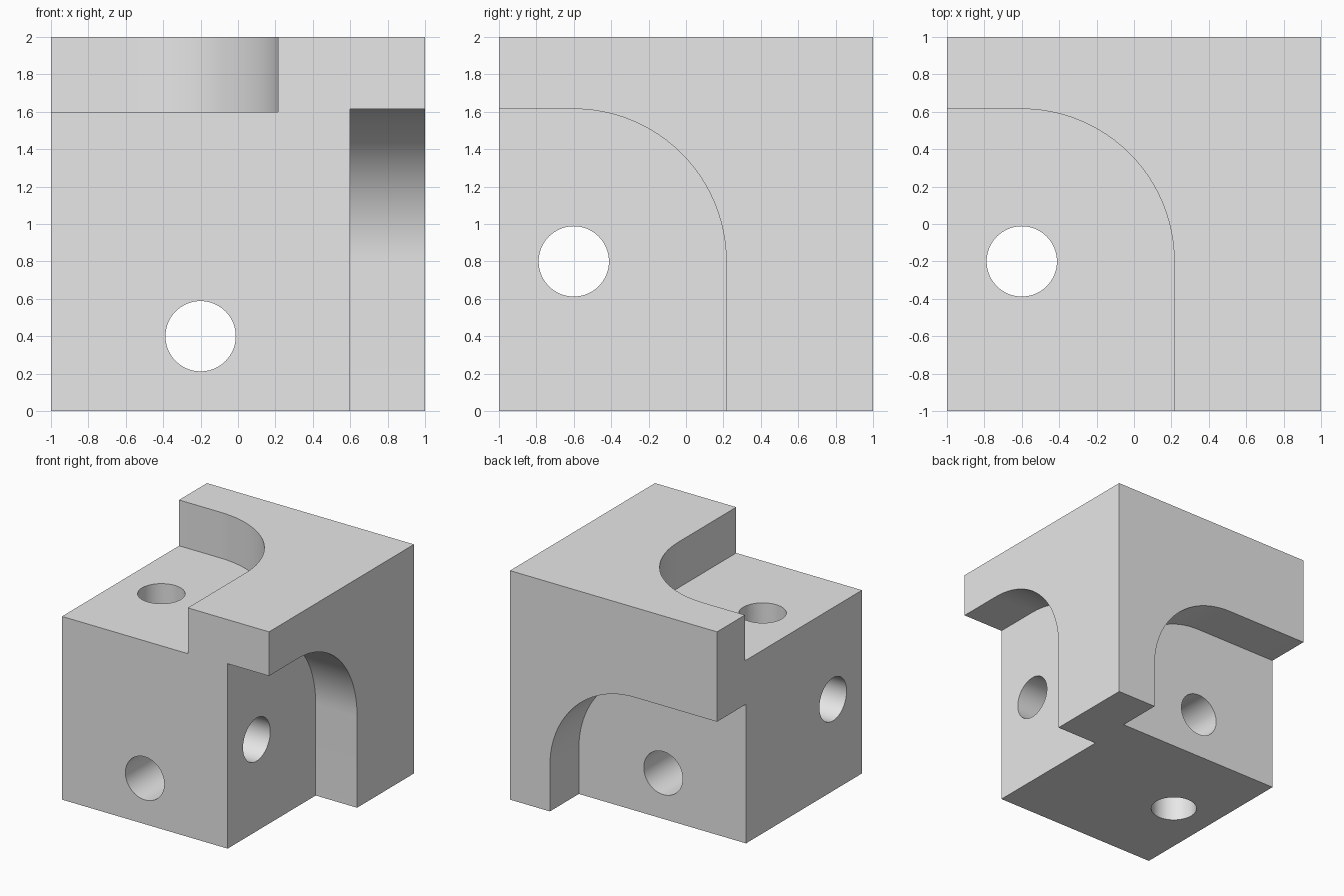
import bpy
import bmesh
from math import cos, sin, pi, radians
from mathutils import Matrix

if "Cube" in bpy.data.objects:
    bpy.data.objects.remove(bpy.data.objects["Cube"], do_unlink=True)

CENTRE = (-0.6, -0.2)     # shared centre of each hole and its recess arc
HOLE_R, ARC_R = 0.188, 0.815
FLOOR, OUT = 0.6, 1.2     # recess floor height, cutter overshoot
LIFT = Matrix.Translation((0, 0, 1))

grey = bpy.data.materials.new("light grey")
grey.use_nodes = True
colour = (0.8, 0.8, 0.8, 1)
grey.diffuse_color = colour
grey.node_tree.nodes["Principled BSDF"].inputs["Base Color"].default_value = colour


def arc(radius, start, end, steps):
    """Points of an arc round the shared centre."""
    angles = [start + (end - start) * i / steps for i in range(steps + 1)]
    return [(CENTRE[0] + radius * cos(a), CENTRE[1] + radius * sin(a)) for a in angles]


def prism(name, outline, low, high, matrix):
    """Extrude a counter-clockwise outline from low to high."""
    bm = bmesh.new()
    base = bm.faces.new([bm.verts.new((x, y, low)) for x, y in outline])
    extruded = bmesh.ops.extrude_face_region(bm, geom=[base], use_keep_orig=True)
    top = [v for v in extruded["geom"] if isinstance(v, bmesh.types.BMVert)]
    bmesh.ops.translate(bm, verts=top, vec=(0, 0, high - low))
    bmesh.ops.recalc_face_normals(bm, faces=bm.faces)
    bm.transform(matrix)
    mesh = bpy.data.meshes.new(name)
    bm.to_mesh(mesh)
    bm.free()
    mesh.materials.append(grey)
    obj = bpy.data.objects.new(name, mesh)
    bpy.context.collection.objects.link(obj)
    return obj


# Solid cube
block = prism("corner_block", [(-1, -1), (1, -1), (1, 1), (-1, 1)], -1, 1, LIFT)

# Round-cornered recess and through hole, repeated about the cube's diagonal
recess = [(-OUT, -OUT), (CENTRE[0] + ARC_R, -OUT)]
recess += arc(ARC_R, 0, pi / 2, 24)
recess.append((-OUT, CENTRE[1] + ARC_R))
hole = arc(HOLE_R, 0, 2 * pi, 64)[:-1]

cutters = []
for i, side in enumerate(("top", "right", "back")):
    turn = LIFT @ Matrix.Rotation(i * 2 * pi / 3, 4, (1, 1, 1))
    cutters.append(prism(side + "_recess_cutter", recess, FLOOR, OUT, turn))
    cutters.append(prism(side + "_hole_cutter", hole, -OUT, OUT, turn))

bpy.ops.object.select_all(action="DESELECT")
block.select_set(True)
bpy.context.view_layer.objects.active = block
for cutter in cutters:
    cutter.hide_render = True
    cut = block.modifiers.new(cutter.name, "BOOLEAN")
    cut.operation = "DIFFERENCE"
    cut.solver = "EXACT"
    cut.object = cutter
    bpy.ops.object.modifier_apply(modifier=cut.name)
    bpy.data.objects.remove(cutter, do_unlink=True)

# Smooth arcs and holes, crisp edges
bpy.ops.object.shade_smooth_by_angle(angle=radians(30))
